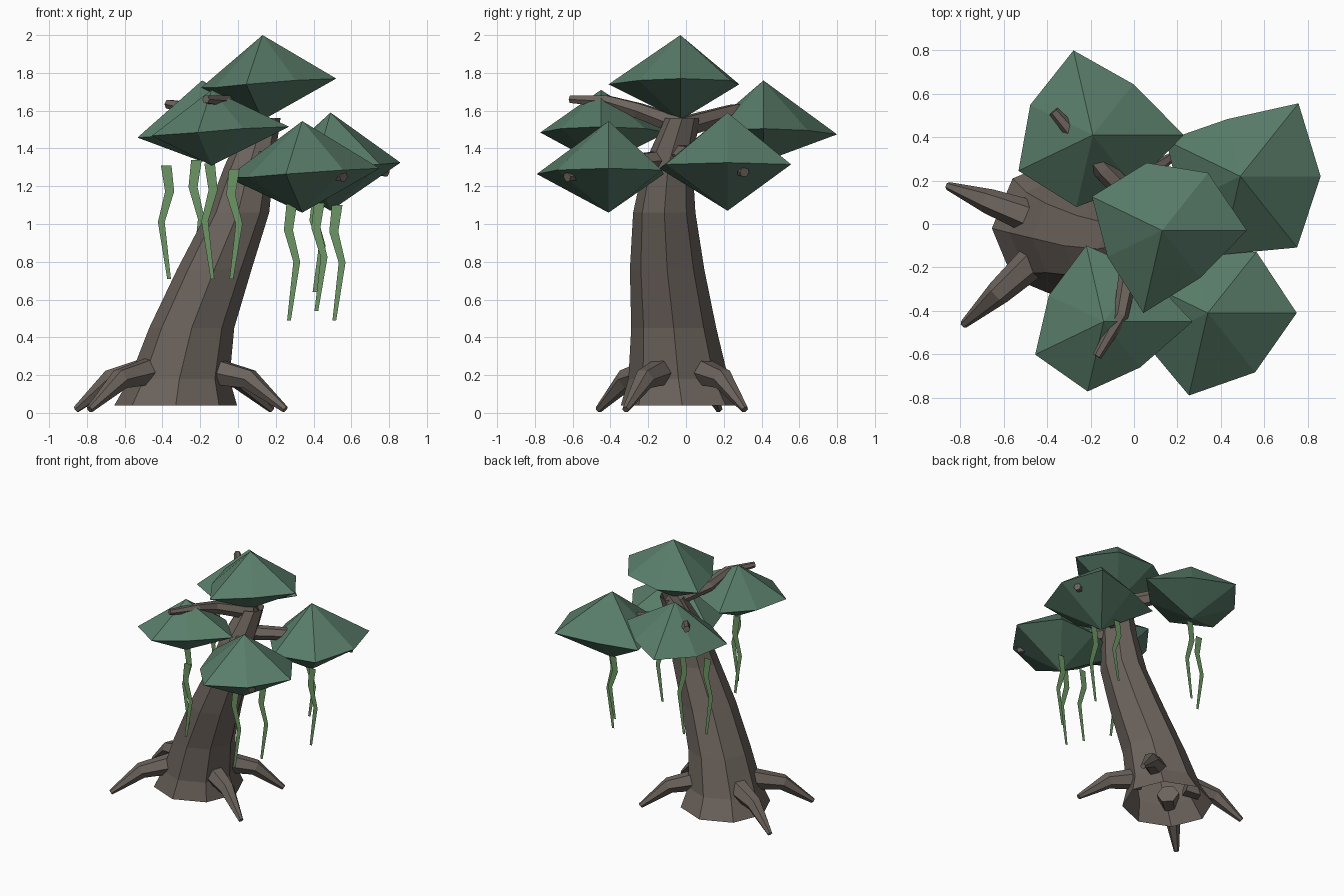
import bpy, bmesh
from math import sin, cos, pi
from mathutils import Vector

if "Cube" in bpy.data.objects:
    bpy.data.objects.remove(bpy.data.objects["Cube"])


def material(name, rgb):
    m = bpy.data.materials.new(name)
    m.diffuse_color = (*rgb, 1)
    m.use_nodes = True
    m.node_tree.nodes["Principled BSDF"].inputs["Base Color"].default_value = m.diffuse_color
    return m


BARK = material("bark", (0.150, 0.125, 0.108))
LEAF = material("leaf", (0.100, 0.205, 0.142))
VINE = material("vine", (0.150, 0.300, 0.125))


def finish(name, bm, mat, closed=True):
    if closed:
        bmesh.ops.recalc_face_normals(bm, faces=bm.faces)
    me = bpy.data.meshes.new(name)
    bm.to_mesh(me)
    bm.free()
    me.materials.append(mat)
    ob = bpy.data.objects.new(name, me)
    bpy.context.collection.objects.link(ob)


def tube(name, path, sides, level=False, caps=True):
    """Tapered faceted tube through (x, y, z, radius) points."""
    bm = bmesh.new()
    pts = [Vector(p[:3]) for p in path]
    rings = []
    for i, p in enumerate(pts):
        u, v = Vector((1, 0, 0)), Vector((0, 1, 0))
        if not level:
            t = (pts[min(i + 1, len(pts) - 1)] - pts[max(i - 1, 0)]).normalized()
            u = t.cross(Vector((0, 0, 1))).normalized()
            v = u.cross(t)
        rings.append([bm.verts.new(p + path[i][3] * (u * cos(2 * pi * k / sides) + v * sin(2 * pi * k / sides)))
                      for k in range(sides)])
    for a, b in zip(rings, rings[1:]):
        for k in range(sides):
            j = (k + 1) % sides
            bm.faces.new((a[k], a[j], b[j], b[k]))
    if caps:
        bm.faces.new(rings[0][::-1])
        bm.faces.new(rings[-1])
    finish(name, bm, BARK)


# Leaning eight-sided trunk, open at the foot
tube("trunk", [(-.33, -.02, .04, .325), (-.31, -.04, .18, .265), (-.245, -.065, .45, .225),
               (-.125, -.1, .76, .197), (0, -.115, 1.06, .165), (.06, -.095, 1.31, .13),
               (.135, -.02, 1.56, .09)], 8, level=True, caps=False)

# Roots, each with a knee and a tip on the ground
for i, (x, y) in enumerate([(-.857, .175), (-.785, -.463), (.25, -.32), (.178, .312)]):
    c, tip = Vector((-.31, -.03)), Vector((x, y))
    a, b = c.lerp(tip, .28), c.lerp(tip, .66)
    tube(f"root_{i + 1}", [(*a, .225, .08), (*b, .178, .058), (x, y, .018, .019)], 6)

# Branches reaching to the foliage
for i, path in enumerate([
        [(.13, -.03, 1.52, .055), (-.03, -.25, 1.6, .045), (-.06, -.42, 1.65, .035), (-.17, -.61, 1.66, .022)],
        [(.14, -.03, 1.51, .06), (-.14, .25, 1.59, .048), (-.37, .52, 1.635, .026)],
        [(.07, -.09, 1.34, .06), (.3, -.35, 1.32, .045), (.56, -.63, 1.25, .028)],
        [(.08, -.08, 1.37, .06), (.4, .12, 1.36, .045), (.79, .31, 1.275, .028)]]):
    tube(f"branch_{i + 1}", path, 6)

# Foliage: seven-sided double cones (x, y, bottom z, rim z, top z, rim radii)
FOLIAGE = [
    (.13, -.03, 1.55, 1.745, 2.0, (.39, .34, .32, .36, .28, .39, .28)),
    (-.14, -.45, 1.31, 1.49, 1.71, (.41, .3, .36, .28, .35, .33, .27)),
    (-.19, .41, 1.33, 1.48, 1.76, (.42, .3, .40, .32, .38, .34, .3)),
    (.34, -.41, 1.06, 1.27, 1.545, (.41, .36, .3, .44, .32, .39, .35)),
    (.49, .22, 1.07, 1.30, 1.59, (.37, .43, .27, .38, .3, .37, .42))]
for i, (x, y, lo, mid, hi, radii) in enumerate(FOLIAGE):
    bm = bmesh.new()
    top, bottom = bm.verts.new((x, y, hi)), bm.verts.new((x, y, lo))
    rim = [bm.verts.new((x + r * cos(2 * pi * k / 7), y + r * sin(2 * pi * k / 7),
                         mid + .025 * cos(2 * pi * k / 7))) for k, r in enumerate(radii)]
    for k in range(7):
        a, b = rim[k], rim[(k + 1) % 7]
        bm.faces.new((a, b, top))
        bm.faces.new((b, a, bottom))
    finish(f"foliage_{i + 1}", bm, LEAF)

# Hanging vines: flat zigzag ribbons (x, y, top z, bottom z, direction)
VINES = [(-.38, .27, 1.31, .71, 1), (-.22, .36, 1.34, .71, -1),
         (-.15, -.42, 1.32, .71, 1), (-.02, -.6, 1.29, .71, -1),
         (.285, -.43, 1.11, .49, -1), (.43, -.3, 1.11, .54, -1),
         (.42, .31, 1.13, .64, -1), (.525, .18, 1.1, .49, -1)]
for i, (x, y, hi, lo, s) in enumerate(VINES):
    bm = bmesh.new()
    pairs = []
    for t, dx, w in [(0, 0, .028), (.23, .018 * s, .024), (.5, -.026 * s, .018), (1, .015 * s, .01)]:
        z = hi + (lo - hi) * t
        pairs.append([bm.verts.new((x + dx + e * w, y, z)) for e in (-1, 1)])
    for a, b in zip(pairs, pairs[1:]):
        bm.faces.new((b[0], b[1], a[1], a[0]))
    finish(f"vine_{i + 1}", bm, VINE, closed=False)
